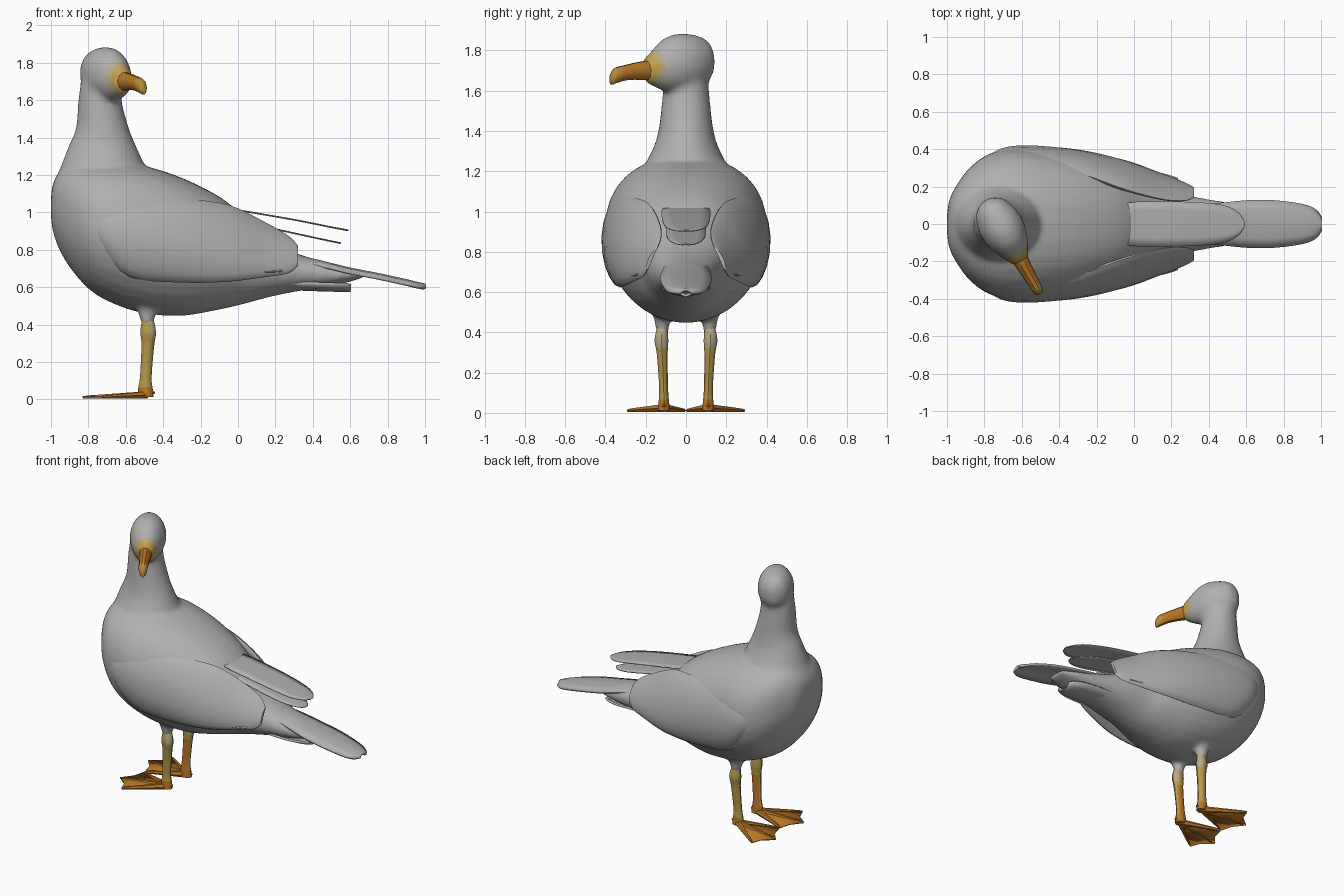
import bpy, bmesh, math
from mathutils import Vector

if bpy.data.objects.get("Cube"):
    bpy.data.objects.remove(bpy.data.objects["Cube"], do_unlink=True)


def material(name, rgb):
    m = bpy.data.materials.new(name)
    m.use_nodes = True
    m.diffuse_color = (*rgb, 1)
    bsdf = m.node_tree.nodes["Principled BSDF"]
    bsdf.inputs["Base Color"].default_value = (*rgb, 1)
    bsdf.inputs["Roughness"].default_value = 0.8
    return m


GREY = material("feather grey", (0.44, 0.435, 0.43))
PALE = material("pale yellow grey", (0.48, 0.40, 0.24))
YELLOW = material("leg yellow", (0.47, 0.325, 0.075))
GOLD = material("face gold", (0.54, 0.35, 0.07))
ORANGE = material("beak orange", (0.48, 0.18, 0.02))
OCHRE = material("beak tip ochre", (0.46, 0.25, 0.04))
CLAW = material("claw grey", (0.25, 0.22, 0.18))
X, Y, Z = Vector((1, 0, 0)), Vector((0, 1, 0)), Vector((0, 0, 1))


def refine(rows, steps=4):
    """Smoothly interpolate a short list of section tuples."""
    out = []
    for i in range(len(rows) - 1):
        a, b, c, d = (rows[max(i - 1, 0)], rows[i], rows[i + 1],
                      rows[min(i + 2, len(rows) - 1)])
        for k in range(steps):
            t = k / steps
            out.append(tuple(
                q + t * ((r - p) / 2 + t * (p - 2.5 * q + 2 * r - s / 2
                         + t * (1.5 * (q - r) + (s - p) / 2)))
                for p, q, r, s in zip(a, b, c, d)))
    return out + [rows[-1]]


def ring(centre, a, b, n=24, fullness=1.0):
    """Ellipse of points; fullness below one squares off the upper half."""
    pts = []
    for i in range(n):
        c, s = math.cos(math.tau * i / n), math.sin(math.tau * i / n)
        e = fullness if s > 0 else 1
        pts.append(centre + a * math.copysign(abs(c) ** e, c)
                   + b * math.copysign(abs(s) ** e, s))
    return pts


def loft(bm, rings):
    loops = [[bm.verts.new(p) for p in r] for r in rings]
    n = len(loops[0])
    for lo, hi in zip(loops, loops[1:]):
        for i in range(n):
            bm.faces.new((lo[i], lo[(i + 1) % n], hi[(i + 1) % n], hi[i]))
    bm.faces.new(loops[0])
    bm.faces.new(loops[-1])


def shade(ob, angle):
    bpy.ops.object.select_all(action='DESELECT')
    ob.select_set(True)
    bpy.context.view_layer.objects.active = ob
    bpy.ops.object.shade_smooth_by_angle(angle=math.radians(angle))


def finish(name, bm, mats, angle=50):
    bmesh.ops.recalc_face_normals(bm, faces=bm.faces[:])
    me = bpy.data.meshes.new(name)
    bm.to_mesh(me)
    bm.free()
    for m in mats:
        me.materials.append(m)
    ob = bpy.data.objects.new(name, me)
    bpy.context.collection.objects.link(ob)
    shade(ob, angle)
    return ob


def blade(name, rows, camber=0.003, thick=0.006, tilt=0):
    """Thin feather plate from (x, z, half width, y) sections."""
    bm = bmesh.new()
    cols = [-1, -0.6, 0, 0.6, 1]
    grid = [[bm.verts.new((x, y + c * w, z - camber * c * c + tilt * c * w))
             for c in cols] for x, z, w, y in refine(rows, 3)]
    for lo, hi in zip(grid, grid[1:]):
        for i in range(len(cols) - 1):
            bm.faces.new((lo[i], lo[i + 1], hi[i + 1], hi[i]))
    ob = finish(name, bm, [GREY])
    mod = ob.modifiers.new("thickness", 'SOLIDIFY')
    mod.thickness, mod.offset = thick, 0


# Body, neck, head and thighs, fused into one skin
bm = bmesh.new()
body = [(-1, 1.09, .97, .05), (-.987, 1.16, .89, .13), (-.95, 1.22, .79, .205),
        (-.88, 1.26, .68, .3), (-.78, 1.27, .575, .373), (-.65, 1.27, .505, .405),
        (-.5, 1.25, .46, .398), (-.3, 1.185, .447, .362), (-.1, 1.085, .48, .29),
        (.03, .98, .51, .22), (.18, .845, .55, .18), (.33, .775, .58, .145),
        (.48, .735, .6, .12), (.6, .70, .63, .1), (.68, .682, .655, .07)]
loft(bm, [ring(Vector((x, 0, (t + b) / 2)), Y * w, Z * (t - b) / 2, 32, .85)
          for x, t, b, w in refine(body)])
neck = [(1, -.71, .275, .3), (1.15, -.72, .262, .25), (1.25, -.722, .224, .195),
        (1.35, -.725, .183, .15), (1.45, -.725, .142, .13), (1.6, -.738, .116, .115),
        (1.72, -.73, .108, .105)]
loft(bm, [ring(Vector((x, 0, z)), X * a, Y * b) for z, x, a, b in refine(neck)])

LOOK = Vector((.5, -.866, 0))
SIDE = Vector((.866, .5, 0))
HEAD = Vector((-.717, -.002, 0))


def head_rings(rows, n):
    return [ring(HEAD + LOOK * s + Z * z, SIDE * w, Z * h, n) for s, z, w, h in refine(rows)]


loft(bm, head_rings([(-.15, 1.74, .03, .05), (-.11, 1.745, .085, .11), (-.03, 1.74, .116, .141),
                     (.05, 1.736, .118, .147), (.12, 1.728, .098, .13),
                     (.18, 1.712, .07, .093), (.23, 1.703, .045, .06)], 24))
for side in (1, -1):
    thigh = [(.56, .1, .085), (.49, .062, .05), (.44, .042, .036), (.39, .034, .03)]
    loft(bm, [ring(Vector((-.485, side * .118, z)), X * a, Y * b)
              for z, a, b in refine(thigh)])
skin = finish("body_neck_and_head", bm, [])
mod = skin.modifiers.new("fuse", 'REMESH')
mod.mode, mod.voxel_size = 'VOXEL', 0.015
mod = skin.modifiers.new("soften", 'SMOOTH')
mod.factor, mod.iterations = 0.5, 10
graph = bpy.context.evaluated_depsgraph_get()
fused = bpy.data.meshes.new_from_object(skin.evaluated_get(graph))
skin.modifiers.clear()
skin.data = fused
fused.materials.clear()
for m in (GREY, PALE, GOLD):
    fused.materials.append(m)
# Golden skin fading out around the beak base
beak_base = HEAD + LOOK * .22 + Z * 1.715
for p in fused.polygons:
    d = (p.center - beak_base).length
    p.material_index = 2 if d < .072 else 1 if d < .1 else 0
shade(skin, 80)

# Blunt hooked beak with an ochre tip
bm = bmesh.new()
loft(bm, head_rings([(.18, 1.702, .048, .055), (.27, 1.698, .038, .046), (.34, 1.69, .033, .04),
                     (.4, 1.676, .029, .04), (.42, 1.664, .023, .035),
                     (.43, 1.655, .013, .025)], 10))
beak = finish("beak", bm, [ORANGE, OCHRE], 40)
for p in beak.data.polygons:
    p.material_index = 1 if (p.center - HEAD).dot(LOOK) > .375 else 0

# Folded wings: x, y, z, half height, half thickness, lean
wing = [(-.84, .26, .95, .03, .015, .01), (-.74, .335, .92, .12, .055, .01),
        (-.58, .36, .875, .22, .06, .01), (-.3, .337, .85, .225, .058, .03),
        (-.05, .277, .835, .205, .05, .06), (.15, .215, .8, .145, .034, .06),
        (.27, .185, .775, .1, .02, .045), (.32, .175, .768, .055, .01, .025)]
for side, label in ((1, "left"), (-1, "right")):
    bm = bmesh.new()
    rings = []
    for x, y, z, h, th, lean in refine(wing):
        pts = []
        for i in range(20):
            c, s = math.cos(math.tau * i / 20), math.sin(math.tau * i / 20)
            pts.append(Vector((x, side * (y + th * c - lean * s - .15 * h * s * s), z + h * s)))
        rings.append(pts)
    loft(bm, rings)
    finish(label + "_wing", bm, [GREY], 60)
    blade(label + "_lower_wing_feather",
          [(-.1, .70, .03, side * .285), (.08, .70, .035, side * .25),
           (.18, .695, .025, side * .238), (.235, .69, .006, side * .238)], tilt=-side * .4)

# Long flight feathers over the back, tail and undertail
blade("upper_flight_feathers", [(-.06, 1.022, .1, 0), (.02, 1.01, .12, 0), (.3, .962, .118, 0),
                                (.48, .926, .1, 0), (.56, .911, .06, 0), (.59, .905, .015, 0)])
blade("lower_flight_feathers", [(-.05, .965, .09, 0), (.2, .912, .1, 0), (.4, .868, .09, 0),
                                (.51, .845, .055, 0), (.55, .837, .012, 0)])
blade("tail", [(.3, .755, .1, 0), (.45, .732, .11, 0), (.6, .697, .125, 0), (.75, .668, .125, 0),
               (.9, .635, .105, 0), (.97, .618, .075, 0), (1, .612, .03, 0)],
      camber=.02, thick=.016)
blade("undertail", [(.15, .595, .12, 0), (.35, .588, .12, 0), (.5, .583, .11, 0),
                    (.58, .582, .08, 0), (.6, .582, .05, 0)], camber=-.035, thick=.014)

# Legs and webbed feet
leg = [(.43, -.483, .118, .03, .026), (.36, -.48, .122, .042, .036),
       (.29, -.482, .118, .034, .028), (.12, -.493, .111, .031, .023),
       (.05, -.495, .11, .04, .028), (.012, -.49, .11, .038, .03)]
tips = [(-.73, .29), (-.83, .16), (-.75, .005)]
notches = [(-.755, .22), (-.77, .085)]
for side, label in ((1, "left"), (-1, "right")):
    bm = bmesh.new()
    loft(bm, [ring(Vector((x, side * y, z)), X * a, Y * b, 10)
              for z, x, y, a, b in refine(leg, 3)])
    ob = finish(label + "_leg", bm, [YELLOW, ORANGE, PALE], 40)
    # Orange ankle and inner shin, pale back of the knee
    for p in ob.data.polygons:
        inner = -side * p.normal.y > .55 and p.center.z < .28
        knee = p.normal.x > .3 and p.center.z > .32
        p.material_index = 1 if inner or p.center.z < .07 else 2 if knee else 0

    bm = bmesh.new()
    heel = Vector((-.49, side * .11, .024))
    toes = [(heel, Vector((x, side * y, .012)), .022, .008) for x, y in tips]
    toes.append((heel + Z * .02, Vector((-.445, side * .11, .035)), .02, .007))
    for start, end, r0, r1 in toes:
        across = (end - start).cross(Z).normalized()
        nail = start.lerp(end, .92)
        loft(bm, [ring(p, across * r, Z * r, 6)
                  for p, r in ((start, r0), (nail, r1 * 1.2), (end, r1 * .7))])
    ob = finish(label + "_toes", bm, [ORANGE, CLAW], 30)
    # Claws at the ends of the front toes
    for p in ob.data.polygons:
        near = min((p.center.xy - Vector((x, side * y))).length for x, y in tips)
        p.material_index = 1 if near < .03 else 0

    bm = bmesh.new()
    rim = [tips[0], notches[0], tips[1], notches[1], tips[2]]
    hub = bm.verts.new((heel.x + .01, heel.y, .024))
    edge = [bm.verts.new((x, side * y, .01)) for x, y in rim]
    for a, b in zip(edge, edge[1:]):
        bm.faces.new((hub, a, b))
    web = finish(label + "_foot_web", bm, [ORANGE], 30)
    mod = web.modifiers.new("thickness", 'SOLIDIFY')
    mod.thickness, mod.offset = .012, 0
